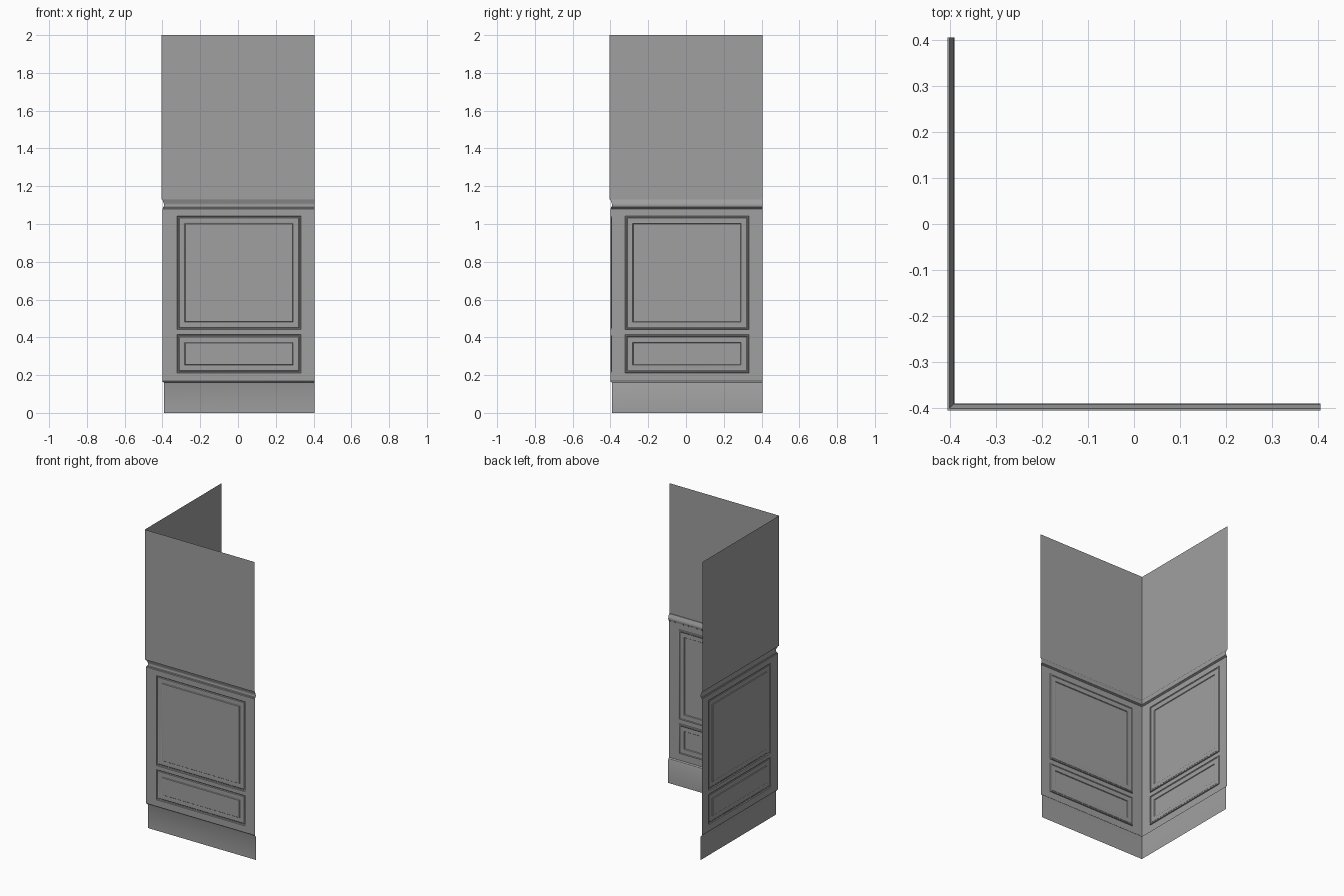
import bpy
import bmesh
from math import radians
from mathutils import Matrix

cube = bpy.data.objects.get("Cube")
if cube:
    bpy.data.objects.remove(cube)

HALF = 0.406       # half width of the corner piece
PANEL_D = 0.005    # inward offset of the panelled wall face

grey = bpy.data.materials.new("plain_grey")
grey.use_nodes = True
GREY = (0.35, 0.35, 0.35, 1)
grey.diffuse_color = GREY
grey.node_tree.nodes["Principled BSDF"].inputs["Base Color"].default_value = GREY


def finish(name, bm):
    """Mirror the front wall over the diagonal to make the side wall."""
    swap = Matrix(((0, 1, 0, 0), (1, 0, 0, 0), (0, 0, 1, 0), (0, 0, 0, 1)))
    copy = bmesh.ops.duplicate(bm, geom=bm.verts[:] + bm.edges[:] + bm.faces[:])["geom"]
    verts = [g for g in copy if isinstance(g, bmesh.types.BMVert)]
    faces = [g for g in copy if isinstance(g, bmesh.types.BMFace)]
    bmesh.ops.transform(bm, matrix=swap, verts=verts)
    bmesh.ops.reverse_faces(bm, faces=faces)
    bmesh.ops.remove_doubles(bm, verts=bm.verts[:], dist=0.0001)
    mesh = bpy.data.meshes.new(name)
    bm.to_mesh(mesh)
    bm.free()
    mesh.materials.append(grey)
    obj = bpy.data.objects.new(name, mesh)
    bpy.context.collection.objects.link(obj)
    bpy.ops.object.select_all(action="DESELECT")
    obj.select_set(True)
    bpy.context.view_layer.objects.active = obj
    bpy.ops.object.shade_smooth_by_angle(angle=radians(30))


def sweep(name, profile):
    """Run an (inward offset, height) profile along the mitred corner."""
    bm = bmesh.new()
    rows = [(bm.verts.new((d - HALF, d - HALF, z)), bm.verts.new((HALF, d - HALF, z)))
            for d, z in profile]
    for (a, b), (c, e) in zip(rows, rows[1:]):
        bm.faces.new((a, c, e, b))
    finish(name, bm)


# Upper wall, chair rail and skirting board
sweep("upper_wall", [(0, 1.13), (0, 2)])
sweep("chair_rail", [(PANEL_D, 1.08), (0.008, 1.082), (0.009, 1.088), (0.012, 1.09),
                     (0.014, 1.096), (0.014, 1.104), (0.012, 1.112), (0.009, 1.118),
                     (0.007, 1.126), (0.005, 1.13), (0, 1.13)])
sweep("skirting_board", [(0.015, 0), (0.015, 0.154), (0.012, 0.162),
                         (0.008, 0.164), (PANEL_D, 0.168)])

# Panelled wall: a grid of faces whose two middle cells become moulded panels
us = [PANEL_D - HALF, -0.323, 0.333, HALF]
zs = [0.168, 0.212, 0.414, 0.441, 1.043, 1.08]
bm = bmesh.new()
grid = [[bm.verts.new((u, PANEL_D - HALF, z)) for z in zs] for u in us]
panels = []
for i in range(len(us) - 1):
    for j in range(len(zs) - 1):
        face = bm.faces.new((grid[i][j], grid[i][j + 1],
                             grid[i + 1][j + 1], grid[i + 1][j]))
        if i == 1 and j in (1, 3):
            panels.append(face)
bm.normal_update()

# Moulding steps around each panel: (width, rise into the room)
for width, rise in [(0.002, 0.006), (0.006, 0.002), (0.004, -0.003), (0.022, -0.001),
                    (0.003, 0.001), (0.004, -0.001), (0.003, -0.004)]:
    bmesh.ops.inset_individual(bm, faces=panels, thickness=width, depth=rise,
                               use_even_offset=True)
    bm.normal_update()
finish("panelled_wall", bm)
